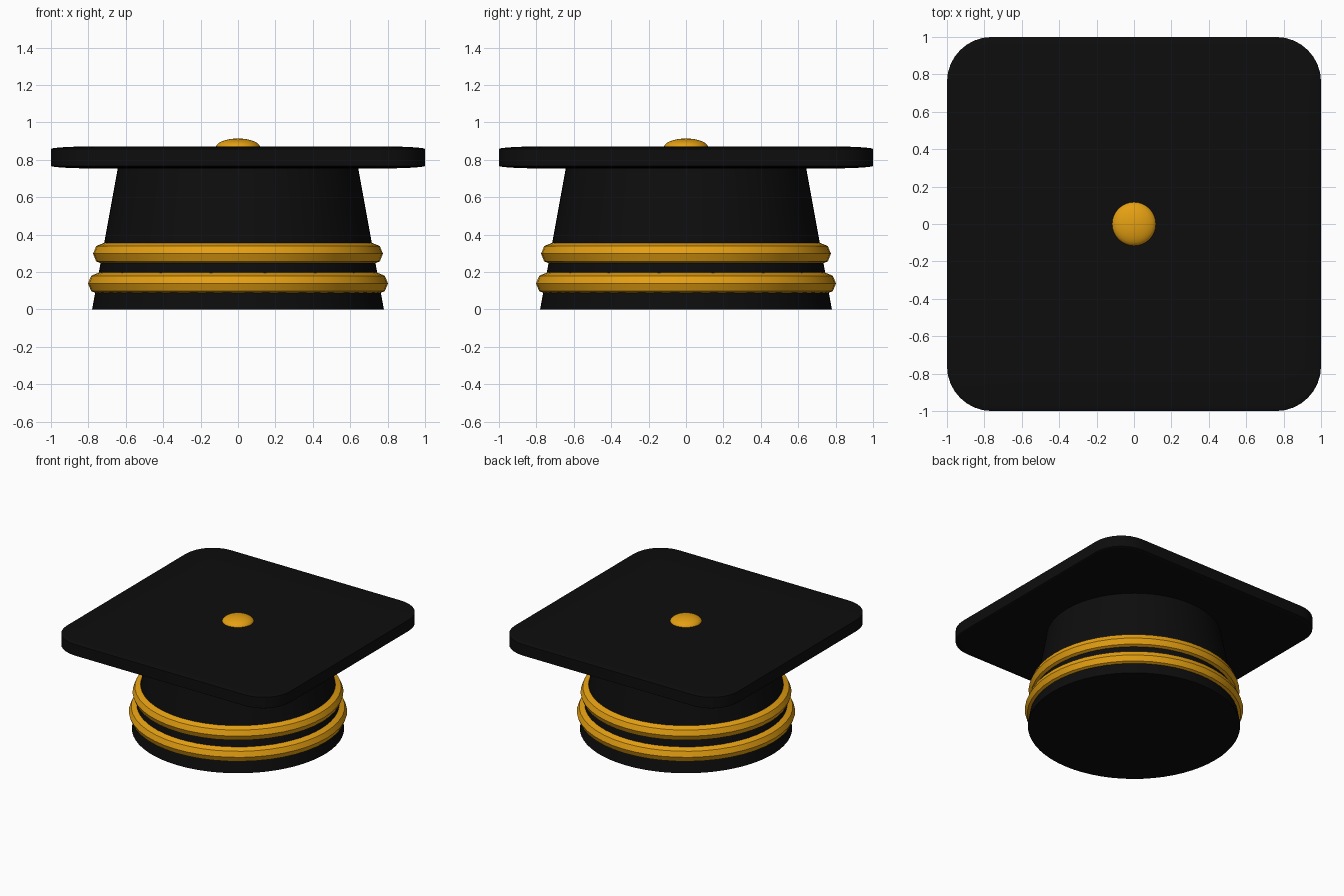
import bpy
import math

if "Cube" in bpy.data.objects:
    bpy.data.objects.remove(bpy.data.objects["Cube"])


def material(name, color):
    m = bpy.data.materials.new(name)
    m.diffuse_color = color
    m.use_nodes = True
    m.node_tree.nodes["Principled BSDF"].inputs["Base Color"].default_value = m.diffuse_color
    return m


BLACK = material("black_cloth", (0.004, 0.004, 0.004, 1))
GOLD = material("gold_trim", (0.78, 0.35, 0.006, 1))


def finish(name, mat):
    ob = bpy.context.object
    ob.name = name
    ob.data.materials.append(mat)
    bpy.ops.object.shade_smooth_by_angle(angle=math.radians(40))
    return ob


# Tapered skull cap, closed below
bpy.ops.mesh.primitive_cone_add(vertices=64, radius1=0.78, radius2=0.642,
                                depth=0.76, location=(0, 0, 0.38))
finish("cap_base", BLACK)

# Two gold bands around the cap
for name, radius, z in (("lower_band", 0.744, 0.139), ("upper_band", 0.717, 0.298)):
    bpy.ops.mesh.primitive_torus_add(major_radius=radius, minor_radius=0.058,
                                     major_segments=48, minor_segments=8,
                                     location=(0, 0, z))
    ob = finish(name, GOLD)
    ob.data.shade_smooth()

# Flat square board: a rounded cube squashed in height
bpy.ops.mesh.primitive_cube_add(size=2, location=(0, 0, 0.813))
board = bpy.context.object
bev = board.modifiers.new("rounding", 'BEVEL')
bev.width = 0.24
bev.segments = 8
bpy.ops.object.modifier_apply(modifier="rounding")
board.scale = (1, 1, 0.059)
bpy.ops.object.transform_apply(location=False, rotation=False, scale=True)
finish("mortar_board", BLACK)

# Centre button
bpy.ops.mesh.primitive_uv_sphere_add(segments=32, ring_count=16, radius=0.118,
                                     location=(0, 0, 0.867))
button = bpy.context.object
button.scale = (1, 1, 0.4)
bpy.ops.object.transform_apply(location=False, rotation=False, scale=True)
finish("button", GOLD)
